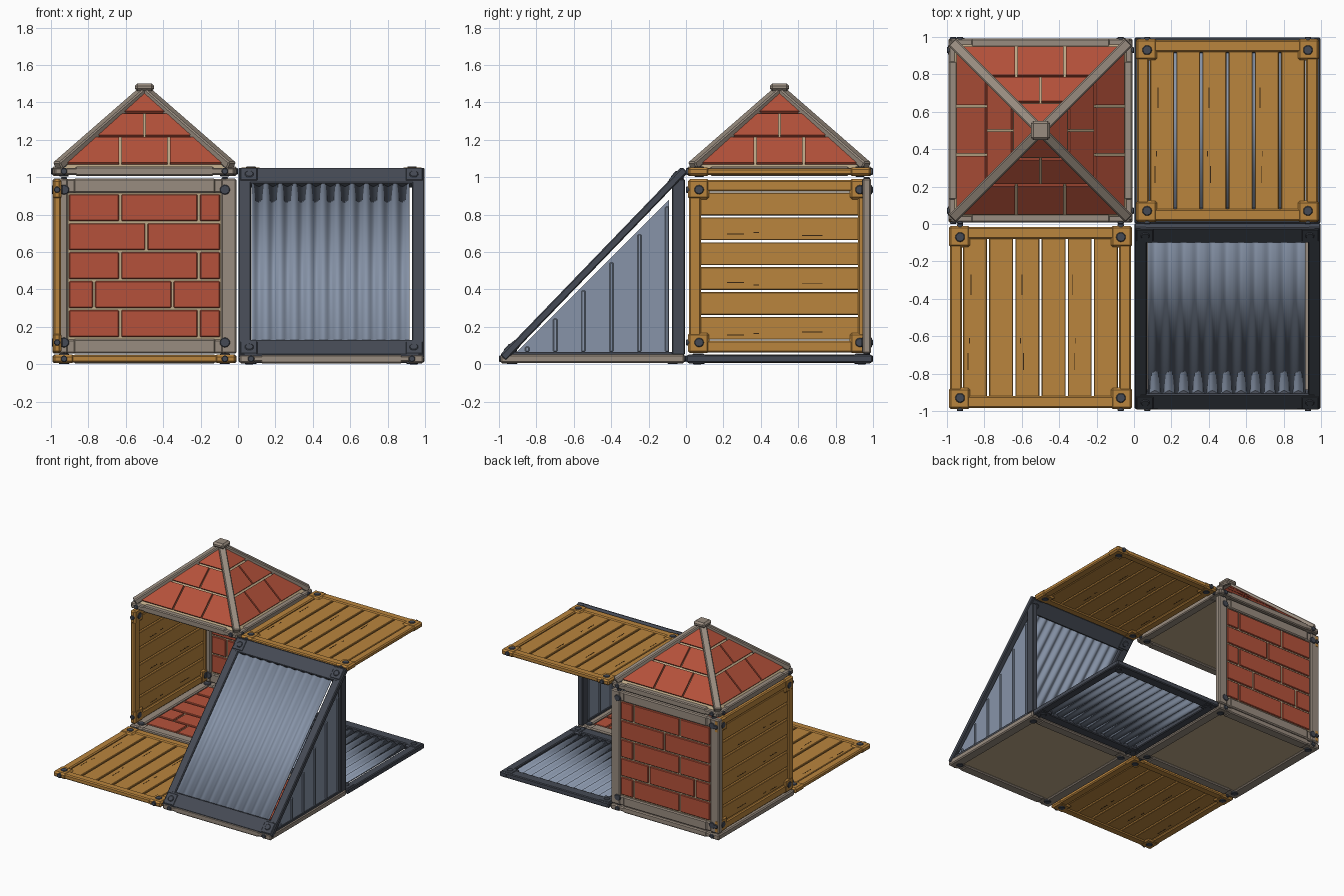
import bpy, bmesh, math
from mathutils import Matrix, Vector

if "Cube" in bpy.data.objects:
    bpy.data.objects.remove(bpy.data.objects["Cube"])


def material(name, r, g, b):
    lin = [c / 12.92 if c < 0.04 else ((c + 0.055) / 1.055) ** 2.4 for c in (r, g, b)]
    m = bpy.data.materials.new(name)
    m.diffuse_color = (*lin, 1)
    m.use_nodes = True
    m.node_tree.nodes["Principled BSDF"].inputs["Base Color"].default_value = m.diffuse_color
    return m


WOOD = material("wood", 0.73, 0.52, 0.24)
GRAIN = material("wood_grain", 0.22, 0.15, 0.07)
STONE = material("stone", 0.60, 0.55, 0.50)
MORTAR = material("mortar", 0.74, 0.66, 0.53)
BRICK = material("brick", 0.71, 0.32, 0.23)
SHEET = material("metal_sheet", 0.53, 0.58, 0.66)
IRON = material("dark_iron", 0.27, 0.29, 0.33)


def finish(bm, name, mat, M=Matrix(), bevel=0.0):
    bmesh.ops.recalc_face_normals(bm, faces=bm.faces)
    me = bpy.data.meshes.new(name)
    bm.to_mesh(me)
    bm.free()
    me.transform(M)
    me.materials.append(mat)
    ob = bpy.data.objects.new(name, me)
    bpy.context.collection.objects.link(ob)
    if bevel:
        mod = ob.modifiers.new("bevel", "BEVEL")
        mod.width = bevel
        mod.segments = 1
    return ob


def boxes(name, mat, ranges, M=Matrix(), bevel=0.0):
    """One object from boxes given as (u0, u1, v0, v1, w0, w1)."""
    bm = bmesh.new()
    for a, b, c, d, e, f in ranges:
        T = Matrix.Translation(((a + b) / 2, (c + d) / 2, (e + f) / 2))
        bmesh.ops.create_cube(bm, size=1, matrix=T @ Matrix.Diagonal((b - a, d - c, f - e, 1)))
    return finish(bm, name, mat, M, bevel)


def bolts(name, M, L, face=0.028, inset=0.07, r=0.026, edge_v=False, edge_u=False):
    bm = bmesh.new()

    def rod(p, R, rad, depth):
        bmesh.ops.create_cone(bm, cap_ends=True, segments=12, radius1=rad, radius2=rad,
                              depth=depth, matrix=Matrix.Translation(p) @ R)
    for su in (0, 1):
        for sv in (0, 1):
            u = 1 - inset if su else inset
            v = L - inset if sv else inset
            rod((u, v, 0), Matrix(), r, 2 * face)
            if edge_v:
                rod((u, L - 0.01 if sv else 0.01, 0), Matrix.Rotation(math.pi / 2, 4, 'X'), 0.018, 0.02)
            if edge_u:
                rod((0.99 if su else 0.01, v, 0), Matrix.Rotation(math.pi / 2, 4, 'Y'), 0.018, 0.02)
    finish(bm, name, IRON, M, 0.004)


def corners(a, b, w, L=1.0):
    return [(u0, u1, v0, v1, -w, w) for u0, u1 in ((a, b), (1 - b, 1 - a))
            for v0, v1 in ((a, b), (L - b, L - a))]


def wood_panel(name, M):
    rails = []
    for s in (0.015, 0.92):
        rails += [(s, s + 0.065, 0.1, 0.9, -0.018, 0.018), (0.06, 0.94, s, s + 0.065, -0.02, 0.02)]
    boxes(name + "_rails", WOOD, rails, M, 0.008)
    boxes(name + "_corner_blocks", WOOD, corners(0.01, 0.125, 0.023), M, 0.012)
    boxes(name + "_planks", WOOD, [(0.08 + 0.14 * i + 0.006, 0.22 + 0.14 * i - 0.006,
                                    0.07, 0.93, -0.012, 0.012) for i in range(6)], M, 0.004)
    # short grain marks on every second plank
    marks = []
    for i in (0, 2, 4):
        for j, (v, l) in enumerate(((0.22, 0.09), (0.36, 0.03), (0.62, 0.11))):
            u = 0.08 + 0.14 * i + 0.03 + 0.008 * ((i + j) % 3)
            marks.append((u, u + 0.005, v, v + l, -0.013, 0.013))
    boxes(name + "_grain", GRAIN, marks, M)
    bolts(name + "_bolts", M, 1, edge_v=True)


def brick_panel(name, M, both_sides):
    posts = []
    for s in (0.008, 0.91):
        posts += [(s, s + 0.082, 0.008, 0.992, -0.023, 0.023),
                  (0.12, 0.88, s, s + 0.082, -0.024, 0.024), (0.08, 0.92, s, s + 0.08, -0.018, 0.018)]
    boxes(name + "_stone_frame", STONE, posts, M, 0.008)
    low = -0.008 if both_sides else -0.012
    boxes(name + "_mortar", MORTAR, [(0.05, 0.95, 0.05, 0.95, low, 0.008)], M)
    bricks = []
    joints = ([0.37, 0.79], [0.23, 0.65], [0.37, 0.79], [0.51], [0.37, 0.79])
    for i, js in enumerate(joints):
        v = 0.095 + 0.163 * i
        xs = [0.09] + js + [0.91]
        bricks += [(a + 0.006, b - 0.006, v + 0.006, v + 0.157, -0.018 if both_sides else 0, 0.018)
                   for a, b in zip(xs, xs[1:])]
    boxes(name + "_bricks", BRICK, bricks, M, 0.005)
    bolts(name + "_bolts", M, 1, r=0.028, edge_v=True)


def metal_panel(name, M, L=1.0, end=0.085):
    rails = [(s, s + 0.067, 0.003, L - 0.003, -0.02, 0.02) for s in (0.003, 0.93)]
    rails += [(0.03, 0.97, 0.004, end, -0.021, 0.021), (0.03, 0.97, L - end, L - 0.004, -0.021, 0.021)]
    boxes(name + "_frame", IRON, rails, M, 0.006)
    boxes(name + "_corner_plates", IRON, corners(0.004, 0.112, 0.024, L), M, 0.012)
    # corrugated sheet
    bm = bmesh.new()
    n, waves = 88, 11
    rows = []
    for i in range(n + 1):
        u = 0.073 + 0.844 * i / n
        w = 0.012 * math.cos(2 * math.pi * waves * i / n)
        rows.append([bm.verts.new((u, v, w)) for v in (end - 0.015, L - end + 0.015)])
    for a, b in zip(rows, rows[1:]):
        bm.faces.new((a[0], b[0], b[1], a[1])).smooth = True
    ob = finish(bm, name + "_corrugated_sheet", SHEET, M)
    sol = ob.modifiers.new("thickness", "SOLIDIFY")
    sol.thickness = 0.006
    sol.offset = 0
    bolts(name + "_bolts", M, L, inset=0.06, r=0.024, face=0.029)


def frame(o, u, v):
    """Matrix placing a panel: origin, width axis, length axis."""
    u, v = Vector(u), Vector(v)
    w = u.cross(v).normalized()
    M = Matrix((u, v, w)).transposed().to_4x4()
    M.translation = o
    return M


X, Y, Z = (1, 0, 0), (0, 1, 0), (0, 0, 0.95)

# ground floors and upper deck
wood_panel("front_wood_floor", frame((-1, -1, 0.029), X, Y))
brick_panel("house_brick_floor", frame((-1, 0, 0.029), X, Y), False)
brick_panel("shed_brick_floor", frame((0, -1, 0.029), X, Y), False)
metal_panel("back_metal_floor", frame((0, 0, 0.029), X, Y))
wood_panel("upper_wood_deck", frame((0, 0, 1.03), X, Y))

# house walls
wood_panel("left_wood_wall", frame((-0.967, 0, 0.05), Z, Y))
brick_panel("back_brick_wall", frame((-1, 0.966, 0.05), X, Z), True)

# sloped metal roof
slope = Vector((0, 0.965, 1.0)).normalized()
metal_panel("sloped_roof", frame((0, -0.98, 0.032), X, slope), 1.405, 0.12)

# triangular side wall of the shed
boxes("side_wall_post", IRON, [(0.945, 0.99, -0.075, -0.005, 0.05, 0.99)], bevel=0.006)
boxes("side_wall_sill", IRON, [(0.95, 0.985, -0.93, -0.01, 0.05, 0.066)])
bm = bmesh.new()
tri = [(-0.905, 0.066), (-0.09, 0.066), (-0.09, 0.88)]
loops = [[bm.verts.new((x, y, z)) for y, z in tri] for x in (0.961, 0.975)]
for l in loops:
    bm.faces.new(l)
for i in range(3):
    j = (i + 1) % 3
    bm.faces.new((loops[0][i], loops[0][j], loops[1][j], loops[1][i]))
finish(bm, "side_wall_sheet", SHEET)
boxes("side_wall_ribs", SHEET, [(0.952, 0.984, y, y + 0.022, 0.066, y + 0.955)
                                for y in (-0.86, -0.71, -0.56, -0.41, -0.26, -0.112)], bevel=0.005)

# pyramid roof, modelled around its own centre
RM = Matrix.Translation((-0.5, 0.5, 0))
base = frame((-1, 0, 1.032), X, Y)
ring = []
for s in (0.008, 0.922):
    ring += [(s, s + 0.07, 0.13, 0.87, -0.025, 0.025), (0.13, 0.87, s, s + 0.07, -0.025, 0.025),
             (s, s + 0.07, 0.02, 0.98, -0.02, 0.018), (0.02, 0.98, s, s + 0.07, -0.02, 0.018)]
boxes("roof_base_ring", STONE, ring, base, 0.007)
boxes("roof_ceiling", MORTAR, [(0.05, 0.95, 0.05, 0.95, -0.012, 0.01)], base)
bolts("roof_base_bolts", base, 1, edge_v=True, edge_u=True)


def height(h):
    return 1.05 + (0.47 - h) * 0.9


bm = bmesh.new()
bmesh.ops.create_cone(bm, cap_ends=True, segments=4, radius1=0.468 * math.sqrt(2), radius2=0, depth=0.421,
                      matrix=Matrix.Translation((0, 0, 1.042 + 0.2105)) @ Matrix.Rotation(math.pi / 4, 4, 'Z'))
finish(bm, "roof_mortar", MORTAR, RM)

bm = bmesh.new()
g = 0.006
out = Vector((0, -0.67, 0.74)) * 0.012
for k in range(4):
    R = Matrix.Rotation(k * math.pi / 2, 3, 'Z')
    for h0, h1, js in ((0.445, 0.28, [-0.13, 0.13]), (0.28, 0.14, [0]), (0.14, 0.02, [])):
        h0, h1 = h0 - g, h1 + g
        lo, hi = [-h0] + js + [h0], [-h1] + js + [h1]
        for i in range(len(lo) - 1):
            quad = [Vector((x, -h, height(h) - 0.012)) for x, h in
                    ((lo[i] + g, h0), (lo[i + 1] - g, h0), (hi[i + 1] - g, h1), (hi[i] + g, h1))]
            a = [bm.verts.new(R @ p) for p in quad]
            b = [bm.verts.new(R @ (p + out * 1.4)) for p in quad]
            bm.faces.new(a[::-1])
            bm.faces.new(b)
            for n in range(4):
                m = (n + 1) % 4
                bm.faces.new((a[n], a[m], b[m], b[n]))
finish(bm, "roof_bricks", BRICK, RM)

# hip beams and cap stone
bm = bmesh.new()
for sx in (-1, 1):
    for sy in (-1, 1):
        p, q = Vector((sx * 0.465, sy * 0.465, 1.06)), Vector((0, 0, 1.465))
        d = (q - p).normalized()
        side = d.cross(Vector((0, 0, 1))).normalized()
        B = Matrix((d, side, side.cross(d))).transposed().to_4x4()
        B.translation = (p + q) / 2
        bmesh.ops.create_cube(bm, size=1, matrix=B @ Matrix.Diagonal(((q - p).length, 0.055, 0.045, 1)))
finish(bm, "roof_hip_beams", STONE, RM, 0.007)
boxes("roof_cap", STONE, [(-0.052, 0.052, -0.052, 0.052, 1.46, 1.502)], RM, 0.014)
